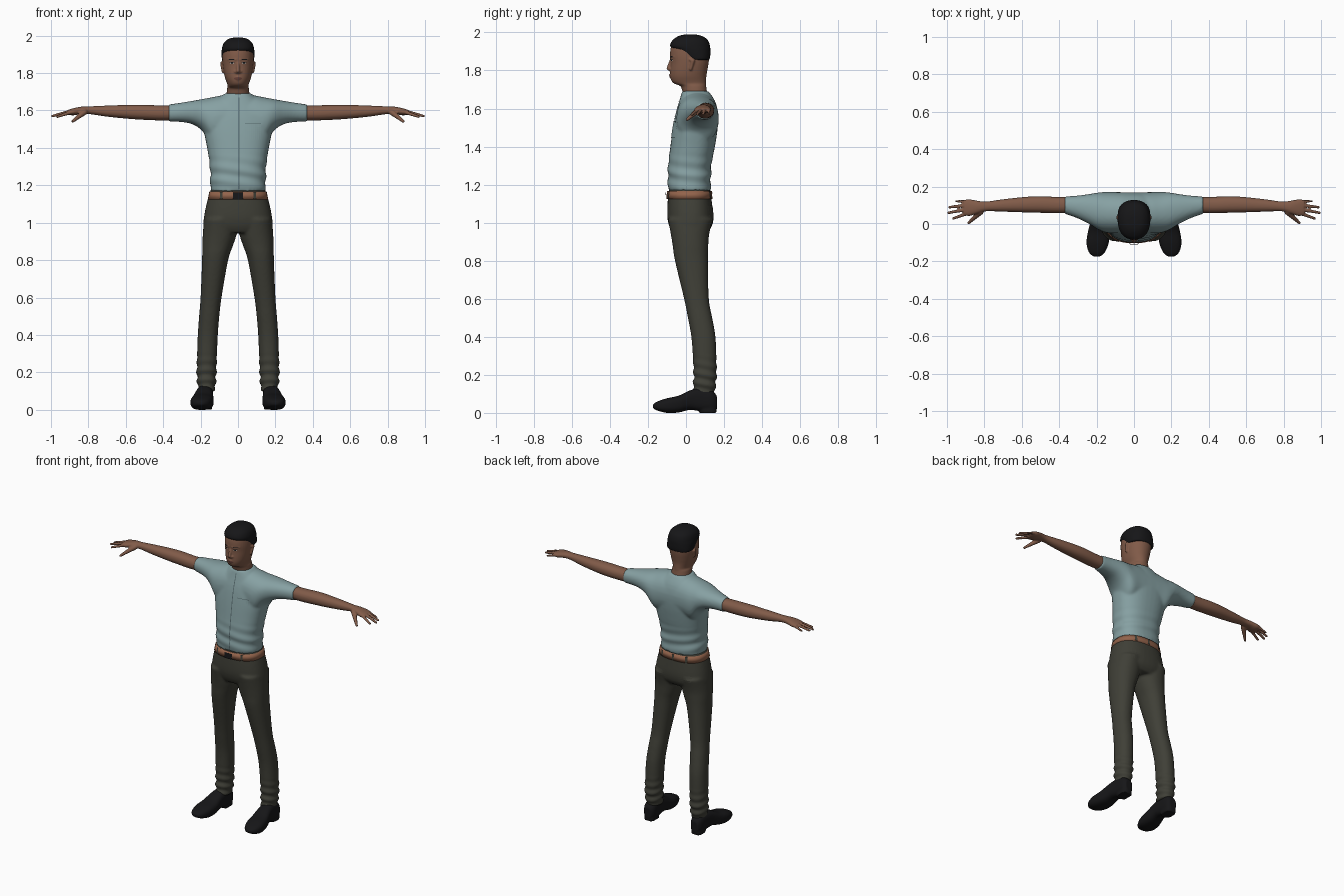
import bpy, bmesh, math
from mathutils import Vector

if "Cube" in bpy.data.objects:
    bpy.data.objects.remove(bpy.data.objects["Cube"])


def material(name, rgb):
    m = bpy.data.materials.new(name)
    m.diffuse_color = (*rgb, 1)
    m.use_nodes = True
    m.node_tree.nodes["Principled BSDF"].inputs["Base Color"].default_value = m.diffuse_color
    return m


SHIRT = material("shirt_blue_grey", (0.24, 0.355, 0.365))
SEAM = material("shirt_seam", (0.09, 0.14, 0.15))
SKIN = material("brown_skin", (0.22, 0.105, 0.066))
LIPS = material("lip_brown", (0.15, 0.06, 0.045))
TROUSER = material("dark_olive", (0.05, 0.05, 0.038))
BELT = material("belt_brown", (0.29, 0.125, 0.07))
BLACK = material("black", (0.008, 0.008, 0.009))
EYE = material("eye_white", (0.45, 0.4, 0.36))


def spline(a, b, c, d, t):
    """Catmull-Rom blend of four section tuples."""
    return [0.5 * (2 * q + (r - p) * t + (2 * p - 5 * q + 4 * r - s) * t * t
                   + (3 * q - p - 3 * r + s) * t ** 3) for p, q, r, s in zip(a, b, c, d)]


def loft(bm, axis, sections, side=1, n=2.2, seg=40, sub=4):
    """Closed loft; each section is (position, u0, u1, v0, v1) along axis x, y or z."""
    s = [sections[0], *sections, sections[-1]]
    rows = [spline(*s[i:i + 4], k / sub) for i in range(len(s) - 3) for k in range(sub)]
    rows.append(sections[-1])
    rings = []
    for t, u0, u1, v0, v1 in rows:
        ring = []
        for k in range(seg):
            a = 2 * math.pi * k / seg
            c, d = math.cos(a), math.sin(a)
            u = (u0 + u1) / 2 + (u1 - u0) / 2 * math.copysign(abs(c) ** (2 / n), c)
            v = (v0 + v1) / 2 + (v1 - v0) / 2 * math.copysign(abs(d) ** (2 / n), d)
            x, y, z = {"x": (t, u, v), "y": (u, t, v), "z": (u, v, t)}[axis]
            ring.append(bm.verts.new((x * side, y, z)))
        rings.append(ring)
    for a, b in zip(rings, rings[1:]):
        for k in range(seg):
            bm.faces.new((a[k], a[(k + 1) % seg], b[(k + 1) % seg], b[k]))
    bm.faces.new(rings[0])
    bm.faces.new(rings[-1])


def limb(bm, p, q, r0, r1, side=1, steps=10):
    """Tapered capsule made of overlapping balls, merged later."""
    for i in range(steps + 1):
        t = i / steps
        c = Vector(p).lerp(Vector(q), t)
        c.x *= side
        ball = bmesh.ops.create_icosphere(bm, subdivisions=2, radius=r0 + (r1 - r0) * t)
        bmesh.ops.translate(bm, verts=ball["verts"], vec=c)


def finish(name, bm, mat, voxel=0, smooth=3, fold=None):
    """Turn the bmesh into an object, fuse its volumes and add cloth folds."""
    bmesh.ops.recalc_face_normals(bm, faces=bm.faces)
    me = bpy.data.meshes.new(name)
    bm.to_mesh(me)
    bm.free()
    ob = bpy.data.objects.new(name, me)
    bpy.context.collection.objects.link(ob)
    if voxel:
        r = ob.modifiers.new("fuse", "REMESH")
        r.mode, r.voxel_size = "VOXEL", voxel
        m = ob.modifiers.new("soften", "SMOOTH")
        m.factor, m.iterations = 0.5, smooth
        bpy.context.view_layer.update()
        me = bpy.data.meshes.new_from_object(ob.evaluated_get(bpy.context.evaluated_depsgraph_get()))
        ob.modifiers.clear()
        ob.data = me
    if fold:
        moves = [v.normal * fold(v.co) for v in me.vertices]
        for v, d in zip(me.vertices, moves):
            v.co += d
    me.materials.clear()
    me.materials.append(mat)
    me.polygons.foreach_set("use_smooth", [True] * len(me.polygons))
    me.update()
    bpy.context.view_layer.update()
    return ob


def plate(name, target, x, z, w, h, mat, lift=0.002, oval=False, back=False, nx=8, nz=8):
    """Thin patch draped on the front or back of a part (w, h are half sizes)."""
    bm = bmesh.new()
    d = -1 if back else 1
    grid = []
    for i in range(nx + 1):
        u = -1 + 2 * i / nx
        hh = h * (math.sqrt(max(1 - u * u, 0.01)) if oval else 1)
        col = []
        for j in range(nz + 1):
            px, pz = x + w * u, z + hh * (-1 + 2 * j / nz)
            hit, loc, _, _ = target.ray_cast(Vector((px, -d, pz)), Vector((0, d, 0)))
            col.append(bm.verts.new((px, loc.y - d * lift, pz)) if hit else None)
        grid.append(col)
    for a, b in zip(grid, grid[1:]):
        for j in range(nz):
            q = (a[j], b[j], b[j + 1], a[j + 1])
            if all(q):
                bm.faces.new(q[::-1] if back else q)
    me = bpy.data.meshes.new(name)
    bm.to_mesh(me)
    bm.free()
    me.materials.append(mat)
    bpy.context.collection.objects.link(bpy.data.objects.new(name, me))


def sym(rows):
    return [(z, -w, w, a, b) for z, w, a, b in rows]


# Shirt: torso fused with a shoulder and sleeve span
bm = bmesh.new()
loft(bm, "z", sym([(1.168, .146, -.093, .13), (1.2, .148, -.095, .13), (1.3, .15, -.094, .133),
                   (1.4, .165, -.082, .152), (1.5, .182, -.068, .167), (1.58, .17, -.053, .168),
                   (1.64, .125, -.035, .152), (1.692, .07, -.02, .118)]), n=2.4)
half = [(.37, .055, .147, 1.541, 1.632), (.3, .03, .152, 1.538, 1.642), (.24, 0, .16, 1.525, 1.652),
        (.19, -.03, .168, 1.49, 1.661), (.14, -.048, .172, 1.42, 1.67), (.07, -.05, .17, 1.42, 1.682)]
loft(bm, "x", [(-s[0], *s[1:]) for s in half] + half[::-1], n=2.2)
shirt = finish("shirt", bm, SHIRT, .008, 5, lambda p: .004 * math.sin(p.z * 85 + p.x * 14 + p.y * 9)
               * max(0, 1 - abs(p.z - 1.25) / .12))
plate("shirt_placket", shirt, .005, 1.425, .0025, .245, SEAM, nx=1, nz=60)
plate("shirt_pocket", shirt, .08, 1.49, .042, .045, SHIRT, .004)
plate("pocket_seam", shirt, .08, 1.53, .042, .0015, SEAM, .005, nz=1)

# Trousers: hips fused with two legs
bm = bmesh.new()
loft(bm, "z", sym([(1.178, .146, -.09, .127), (1.1, .168, -.097, .137), (1.03, .182, -.098, .143),
                   (.98, .184, -.088, .135), (.945, .16, -.07, .11)]), n=2.4)
for side in (1, -1):
    loft(bm, "z", [(1.02, .01, .182, -.095, .14), (.94, .008, .188, -.08, .122), (.88, .026, .191, -.07, .117),
                   (.8, .053, .192, -.058, .115), (.6, .088, .2, -.01, .12), (.5, .1, .208, .01, .138),
                   (.4, .108, .215, .028, .155), (.28, .113, .219, .037, .16), (.18, .117, .22, .04, .16),
                   (.1, .123, .212, .035, .15)], side)
trousers = finish("trousers", bm, TROUSER, .008, 4, lambda p: .005 * math.sin(p.z * 120 + p.y * 25)
                  * max(0, 1 - abs(p.z - .17) / .14))
for side in (1, -1):
    plate("back_pocket", trousers, .085 * side, 1.04, .045, .05, TROUSER, .003, back=True)

# Belt with buckle and loops
bm = bmesh.new()
loft(bm, "z", sym([(1.125, .162, -.103, .139), (1.166, .153, -.1, .136)]), n=2.4, sub=1)
belt = finish("belt", bm, BELT)
plate("belt_buckle", belt, 0, 1.146, .028, .021, BLACK, .006)
for x in (-.09, .09):
    plate("front_belt_loop", belt, x, 1.146, .006, .024, TROUSER, .004, nz=20)
for x in (-.09, 0, .09):
    plate("back_belt_loop", belt, x, 1.146, .007, .024, TROUSER, .004, back=True, nz=20)

# Head and neck with nose, brows, lips and ears
bm = bmesh.new()
loft(bm, "z", sym([(1.65, .064, .0, .118), (1.69, .061, -.018, .11), (1.718, .058, -.03, .106),
                   (1.73, .055, -.06, .106), (1.745, .059, -.076, .106), (1.77, .068, -.083, .107),
                   (1.8, .075, -.083, .112), (1.84, .081, -.081, .119), (1.88, .083, -.084, .122),
                   (1.92, .08, -.08, .12), (1.95, .07, -.065, .108), (1.972, .045, -.03, .07)]), n=2.15)
limb(bm, (0, -.077, 1.857), (0, -.092, 1.812), .008, .011)
for side in (1, -1):
    limb(bm, (.005, -.086, 1.806), (.015, -.08, 1.807), .009, .007, side)
    limb(bm, (.012, -.077, 1.872), (.05, -.06, 1.872), .009, .007, side)
    limb(bm, (0, -.081, 1.777), (.016, -.077, 1.774), .008, .005, side)
    limb(bm, (0, -.08, 1.766), (.014, -.076, 1.769), .007, .005, side)
    limb(bm, (.08, .025, 1.808), (.085, .036, 1.852), .008, .011, side)
    limb(bm, (.085, .036, 1.852), (.081, .02, 1.858), .011, .007, side)
head = finish("head", bm, SKIN, .004, 3)
plate("lips", head, 0, 1.771, .022, .009, LIPS, .001, True)
for side in (1, -1):
    plate("eye", head, .032 * side, 1.853, .012, .0045, EYE, .001, True)
    plate("iris", head, .032 * side, 1.853, .005, .0045, BLACK, .002, True)
    plate("eyelash", head, .032 * side, 1.858, .014, .0015, BLACK, .002)
    plate("eyebrow", head, .034 * side, 1.872, .017, .003, BLACK, .001, True)

# Hair cap, set back below the forehead
bm = bmesh.new()
loft(bm, "z", sym([(1.856, .084, .0, .124), (1.88, .087, -.032, .128), (1.91, .088, -.062, .128),
                   (1.925, .087, -.083, .127), (1.945, .083, -.08, .122), (1.965, .073, -.065, .11),
                   (1.983, .05, -.035, .08), (1.99, .02, 0, .045)]), n=2.3)
finish("hair", bm, BLACK, .006, 2)

# Bare arms with hands, and shoes
fingers = [((.895, .055, 1.59), (.965, .03, 1.567), .0105), ((.9, .077, 1.594), (.992, .06, 1.57), .0105),
           ((.9, .1, 1.594), (.986, .09, 1.572), .0105), ((.895, .12, 1.59), (.95, .122, 1.572), .009)]
for side, label in ((1, "left"), (-1, "right")):
    bm = bmesh.new()
    loft(bm, "x", [(.34, .06, .143, 1.548, 1.626), (.42, .058, .145, 1.547, 1.627), (.5, .06, .148, 1.55, 1.63),
                   (.58, .062, .145, 1.555, 1.63), (.7, .066, .132, 1.567, 1.626), (.79, .068, .12, 1.58, 1.622),
                   (.84, .055, .125, 1.58, 1.62), (.88, .043, .132, 1.574, 1.612),
                   (.91, .047, .128, 1.577, 1.603)], side)
    for base, tip, r in fingers:
        limb(bm, base, tip, r, r * .75, side, 14)
    limb(bm, (.82, .065, 1.592), (.856, .032, 1.564), .017, .012, side)
    limb(bm, (.856, .032, 1.564), (.884, .006, 1.541), .012, .008, side)
    finish(label + "_arm", bm, SKIN, .005, 2)

    bm = bmesh.new()
    loft(bm, "y", [(.162, .15, .2, .02, .09), (.135, .135, .215, .008, .118), (.07, .133, .222, .01, .13),
                   (.02, .133, .23, .016, .118), (-.04, .13, .246, .002, .09), (-.1, .135, .254, .0, .077),
                   (-.15, .155, .242, .012, .06), (-.174, .18, .217, .025, .045)], side, n=2.8)
    loft(bm, "z", [(0, .138, .212, .07, .161), (.035, .138, .212, .07, .161)], side, n=3, sub=1)
    finish(label + "_shoe", bm, BLACK, .006, 2)
